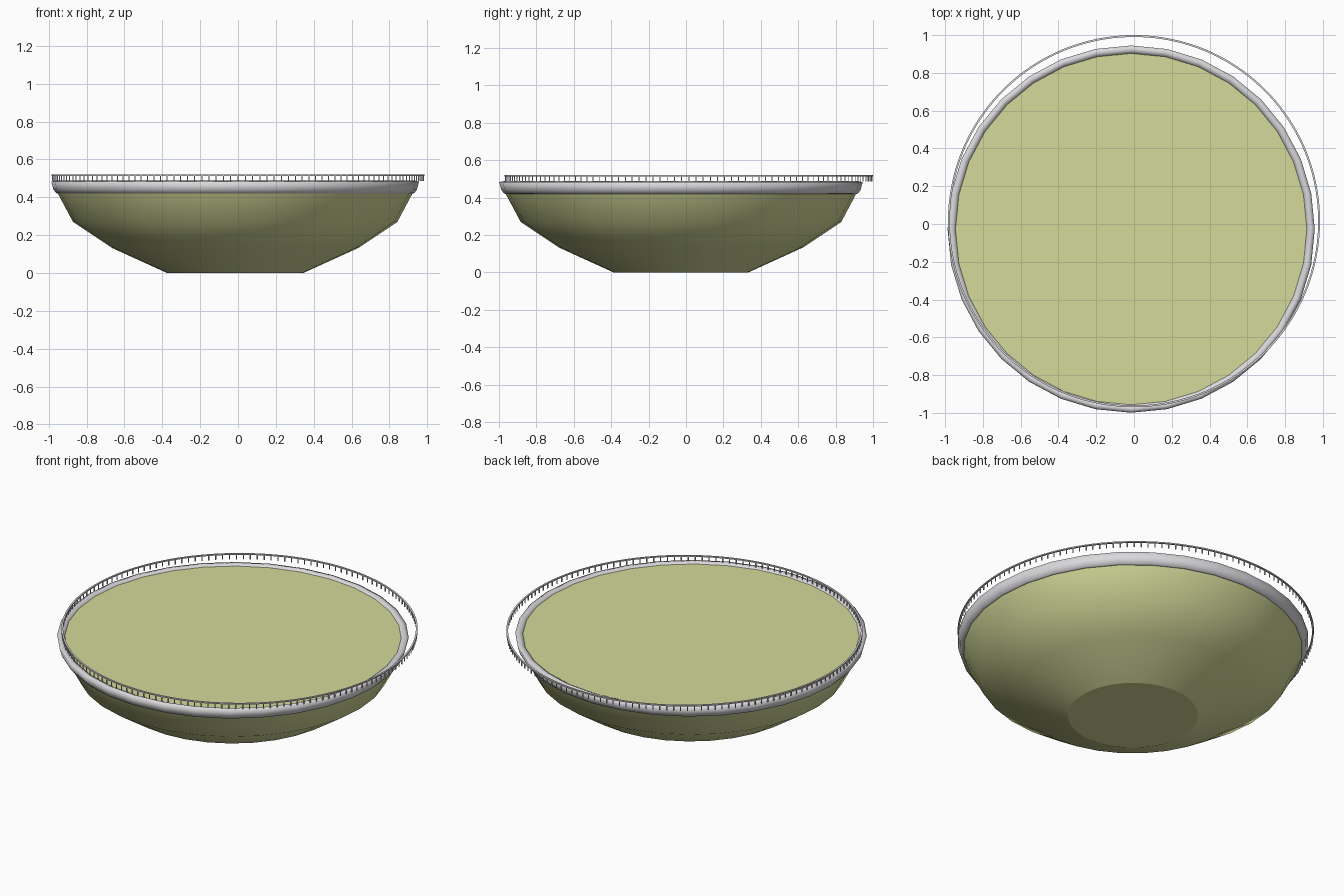
import bpy
import bmesh
from math import cos, sin, pi

cube = bpy.data.objects.get("Cube")
if cube:
    bpy.data.objects.remove(cube, do_unlink=True)

HULL_CENTRE = (-0.015, -0.027, 0)
RAIL_CENTRE = (0, 0.015, 0)
SIDES = 32
POSTS = 160


def material(name, colour):
    mat = bpy.data.materials.new(name)
    mat.use_nodes = True
    mat.diffuse_color = (*colour, 1)
    mat.node_tree.nodes["Principled BSDF"].inputs["Base Color"].default_value = (*colour, 1)
    return mat


olive = material("pale_olive", (0.66, 0.70, 0.32))
grey = material("light_grey", (0.70, 0.70, 0.72))


def finish(name, bm, mat, centre, smooth=True):
    mesh = bpy.data.meshes.new(name)
    bm.to_mesh(mesh)
    bm.free()
    mesh.materials.append(mat)
    for poly in mesh.polygons:
        poly.use_smooth = smooth
    obj = bpy.data.objects.new(name, mesh)
    obj.location = centre
    bpy.context.collection.objects.link(obj)
    return obj


def lathe(name, profile, sides, mat, centre, closed=False, smooth=True):
    """Turn a (radius, height) profile, listed bottom outside to top, about z."""
    bm = bmesh.new()
    rings = []
    for r, z in profile:
        rings.append([bm.verts.new((r * cos(2 * pi * i / sides),
                                    r * sin(2 * pi * i / sides), z))
                      for i in range(sides)])
    pairs = list(zip(rings, rings[1:]))
    if closed:
        pairs.append((rings[-1], rings[0]))
    for low, high in pairs:
        for i in range(sides):
            j = (i + 1) % sides
            bm.faces.new((low[i], low[j], high[j], high[i]))
    return finish(name, bm, mat, centre, smooth)


def disc(name, radius, z, mat, facing_up):
    bm = bmesh.new()
    ring = [bm.verts.new((radius * cos(2 * pi * i / SIDES),
                          radius * sin(2 * pi * i / SIDES), z))
            for i in range(SIDES)]
    bm.faces.new(ring if facing_up else ring[::-1])
    return finish(name, bm, mat, HULL_CENTRE, smooth=False)


# Bowl-shaped body with a flat foot and a flat deck
lathe("bowl", [(0.36, 0), (0.65, 0.132), (0.857, 0.27), (0.937, 0.42)],
      SIDES, olive, HULL_CENTRE)
disc("foot", 0.36, 0, olive, False)
disc("deck", 0.935, 0.478, olive, True)

# Rounded rim around the deck
lathe("rim", [(0.93, 0.418), (0.946, 0.422), (0.96, 0.44), (0.972, 0.483),
              (0.95, 0.488), (0.93, 0.478)],
      SIDES, grey, HULL_CENTRE, closed=True)

# Thin handrail ring
lathe("handrail", [(0.975, 0.513), (0.985, 0.513), (0.985, 0.52), (0.975, 0.52)],
      POSTS, grey, RAIL_CENTRE, closed=True, smooth=False)

# Evenly spaced railing posts
bm = bmesh.new()
for i in range(POSTS):
    a = 2 * pi * i / POSTS
    post = bmesh.ops.create_cube(bm, size=1)["verts"]
    bmesh.ops.scale(bm, vec=(0.005, 0.005, 0.03), verts=post)
    bmesh.ops.translate(bm, vec=(0.98 * cos(a), 0.98 * sin(a), 0.5), verts=post)
finish("railing_posts", bm, grey, RAIL_CENTRE, smooth=False)
